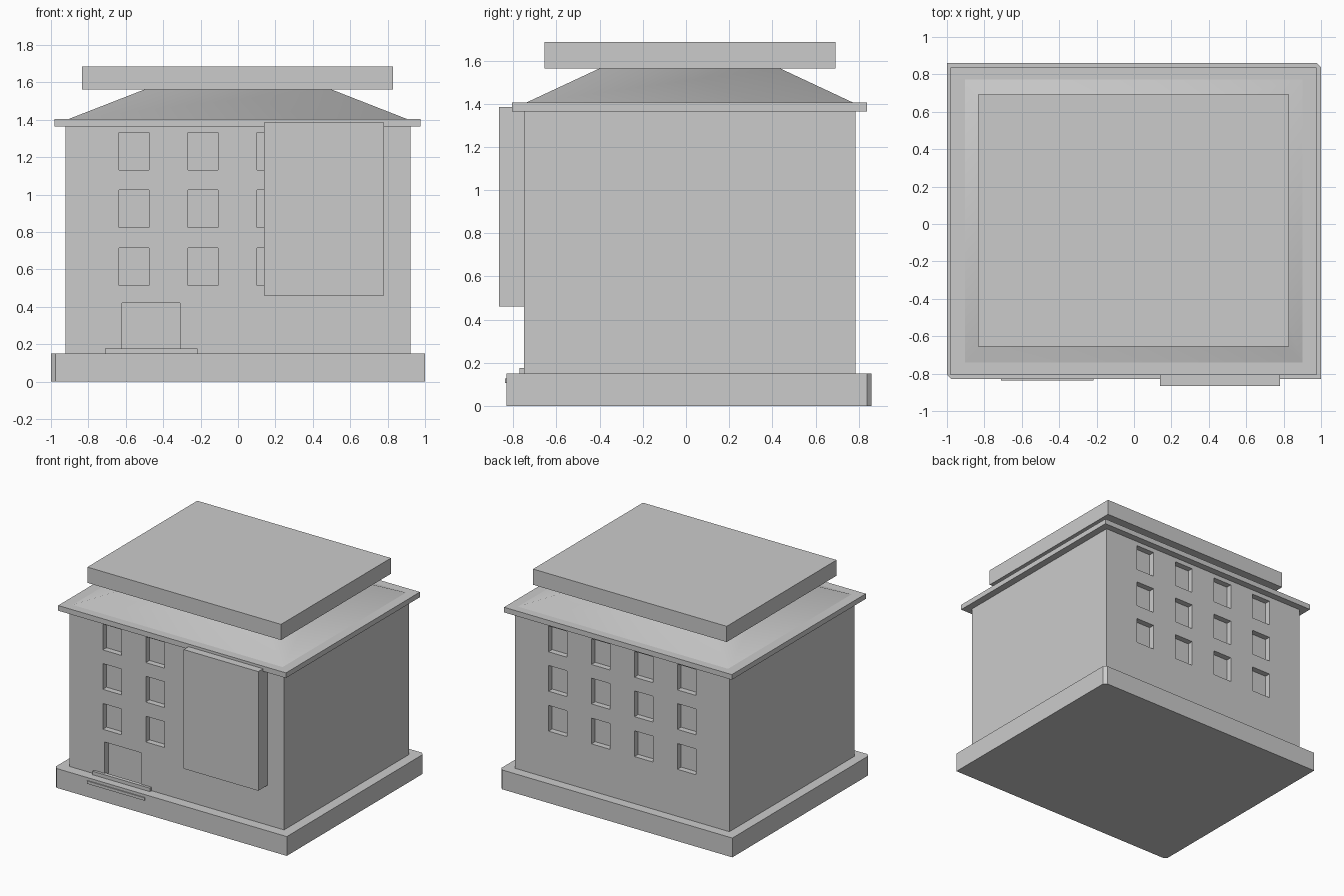
import bpy
import bmesh

if "Cube" in bpy.data.objects:
    bpy.data.objects.remove(bpy.data.objects["Cube"], do_unlink=True)

stone = bpy.data.materials.new("pale_grey")
stone.use_nodes = True
GREY = (0.6, 0.6, 0.6, 1)
stone.diffuse_color = GREY
stone.node_tree.nodes["Principled BSDF"].inputs["Base Color"].default_value = GREY


def add_prism(bm, outline, z0, z1, top=None):
    """Closed solid from a bottom outline to an equally long top outline."""
    low = [bm.verts.new((x, y, z0)) for x, y in outline]
    high = [bm.verts.new((x, y, z1)) for x, y in (top or outline)]
    bm.faces.new(low[::-1])
    bm.faces.new(high)
    n = len(low)
    for i in range(n):
        j = (i + 1) % n
        bm.faces.new((low[i], low[j], high[j], high[i]))


def rect(x0, x1, y0, y1):
    return [(x0, y0), (x1, y0), (x1, y1), (x0, y1)]


def make(name, bm):
    mesh = bpy.data.meshes.new(name)
    bm.to_mesh(mesh)
    bm.free()
    mesh.materials.append(stone)
    obj = bpy.data.objects.new(name, mesh)
    bpy.context.collection.objects.link(obj)
    return obj


def prism(name, outline, z0, z1, top=None):
    bm = bmesh.new()
    add_prism(bm, outline, z0, z1, top)
    return make(name, bm)


# Plinth with two opposite corners clipped
C = 0.023
prism("plinth", [(-1 + C, -0.83), (1, -0.83), (1, 0.86 - C), (1 - C, 0.86),
                 (-1, 0.86), (-1, -0.83 + C)], 0, 0.15)

# Main walls
FRONT, BACK = -0.75, 0.785
walls = prism("walls", rect(-0.923, 0.921, FRONT, BACK), 0.1, 1.38)

# Window and door recesses
DEPTH = 0.045
bm = bmesh.new()
for x in (-0.556, -0.187, 0.182, 0.551):
    for z in (0.615, 0.925, 1.231):
        for y0, y1 in ((FRONT - 0.1, FRONT + DEPTH), (BACK - DEPTH, BACK + 0.1)):
            add_prism(bm, rect(x - 0.08, x + 0.08, y0, y1), z - 0.1, z + 0.1)
add_prism(bm, rect(-0.62, -0.31, FRONT - 0.1, FRONT + DEPTH), 0.14, 0.42)
cutter = make("recess_cutter", bm)
cutter.hide_render = True

cut = walls.modifiers.new("recesses", "BOOLEAN")
cut.operation = "DIFFERENCE"
cut.solver = "EXACT"
cut.object = cutter
bpy.context.view_layer.update()
carved = bpy.data.meshes.new_from_object(
    walls.evaluated_get(bpy.context.evaluated_depsgraph_get()))
walls.modifiers.clear()
walls.data = carved
bpy.data.objects.remove(cutter, do_unlink=True)

# Projecting front bay
prism("front_bay", rect(0.139, 0.78, -0.865, FRONT + 0.01), 0.46, 1.385)

# Entrance steps
prism("upper_step", rect(-0.711, -0.217, -0.77, FRONT + 0.01), 0.14, 0.177)
prism("lower_step", rect(-0.711, -0.217, -0.838, -0.81), 0.106, 0.128)

# Cornice, hipped roof and roof slab
prism("cornice", rect(-0.98, 0.976, -0.806, 0.838), 1.365, 1.405)
roof = prism("hipped_roof", rect(-0.906, 0.904, -0.742, 0.776), 1.404, 1.566,
             rect(-0.49, 0.49, -0.395, 0.43))
prism("roof_slab", rect(-0.834, 0.829, -0.656, 0.692), 1.563, 1.685)

# Soft hips: smooth slopes, no hidden caps
bm = bmesh.new()
bm.from_mesh(roof.data)
bm.normal_update()
caps = [f for f in bm.faces if abs(f.normal.z) > 0.99]
bmesh.ops.delete(bm, geom=caps, context="FACES_ONLY")
for f in bm.faces:
    f.smooth = True
bm.to_mesh(roof.data)
bm.free()
